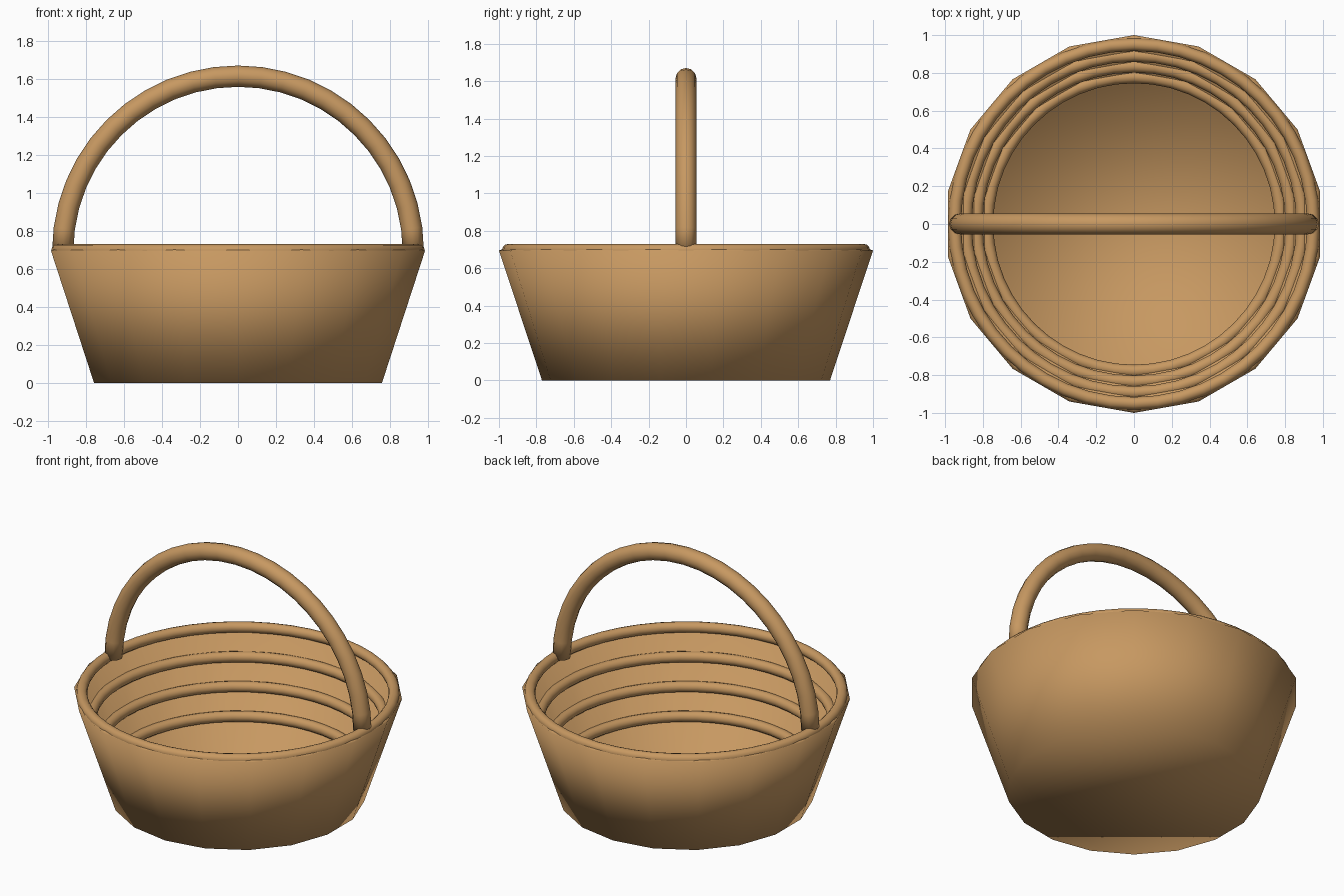
import bpy, bmesh
from math import sin, cos, pi, tau
from mathutils import Vector

cube = bpy.data.objects.get("Cube")
if cube:
    bpy.data.objects.remove(cube, do_unlink=True)

BODY_SIDES, RING_STEPS, TUBE_SIDES = 18, 48, 12

wicker = bpy.data.materials.new("tan_wicker")
wicker.diffuse_color = (0.57, 0.315, 0.12, 1)
wicker.use_nodes = True
wicker.node_tree.nodes["Principled BSDF"].inputs["Base Color"].default_value = wicker.diffuse_color


def loft(name, loops, closed=False, capped=False):
    """Skin a list of equal-sized point loops into one smooth object."""
    bm = bmesh.new()
    rows = [[bm.verts.new(p) for p in loop] for loop in loops]
    pairs = list(zip(rows, rows[1:]))
    if closed:
        pairs.append((rows[-1], rows[0]))
    for a, b in pairs:
        for i in range(len(a)):
            j = (i + 1) % len(a)
            bm.faces.new((a[i], a[j], b[j], b[i]))
    if capped:
        bm.faces.new(rows[0][::-1])
        bm.faces.new(rows[-1])
    bmesh.ops.recalc_face_normals(bm, faces=bm.faces[:])
    for face in bm.faces:
        face.smooth = True
    mesh = bpy.data.meshes.new(name)
    bm.to_mesh(mesh)
    bm.free()
    mesh.materials.append(wicker)
    obj = bpy.data.objects.new(name, mesh)
    bpy.context.collection.objects.link(obj)
    return obj


def circle(radius, z, sides):
    """Horizontal polygon with a corner on the y axis."""
    angles = [pi / 2 + tau * i / sides for i in range(sides)]
    return [Vector((radius * cos(a), radius * sin(a), z)) for a in angles]


def hoop(name, radius, z, thick):
    """Round horizontal hoop."""
    turns = [tau * k / TUBE_SIDES for k in range(TUBE_SIDES)]
    return loft(name, [circle(radius + thick * cos(t), z + thick * sin(t), RING_STEPS)
                       for t in turns], closed=True)


# Thick-walled tapered bowl: outside wall, sloped lip, inside wall, flat floor
profile = [(0.77, 0), (1.0, 0.695), (0.967, 0.706), (0.745, 0.025)]
loft("basket_body", [circle(r, z, BODY_SIDES) for r, z in profile], capped=True)

# Rim and the woven hoops half sunk into the inside wall
for i in range(4):
    name = "rim" if i == 0 else f"inner_hoop_{i}"
    hoop(name, 0.95 - 0.057 * i, 0.696 - 0.173 * i, 0.034)

# Half-round carrying handle
ARC, TUBE, STEPS = 0.923, 0.056, RING_STEPS // 2
loops = []
for s in range(STEPS + 1):
    a = pi * s / STEPS
    out = Vector((cos(a), 0, sin(a)))
    centre = Vector((0, 0, 0.692)) + out * ARC
    loops.append([centre + out * TUBE * cos(t) + Vector((0, TUBE * sin(t), 0))
                  for t in (tau * k / TUBE_SIDES for k in range(TUBE_SIDES))])
loft("handle", loops, capped=True)
